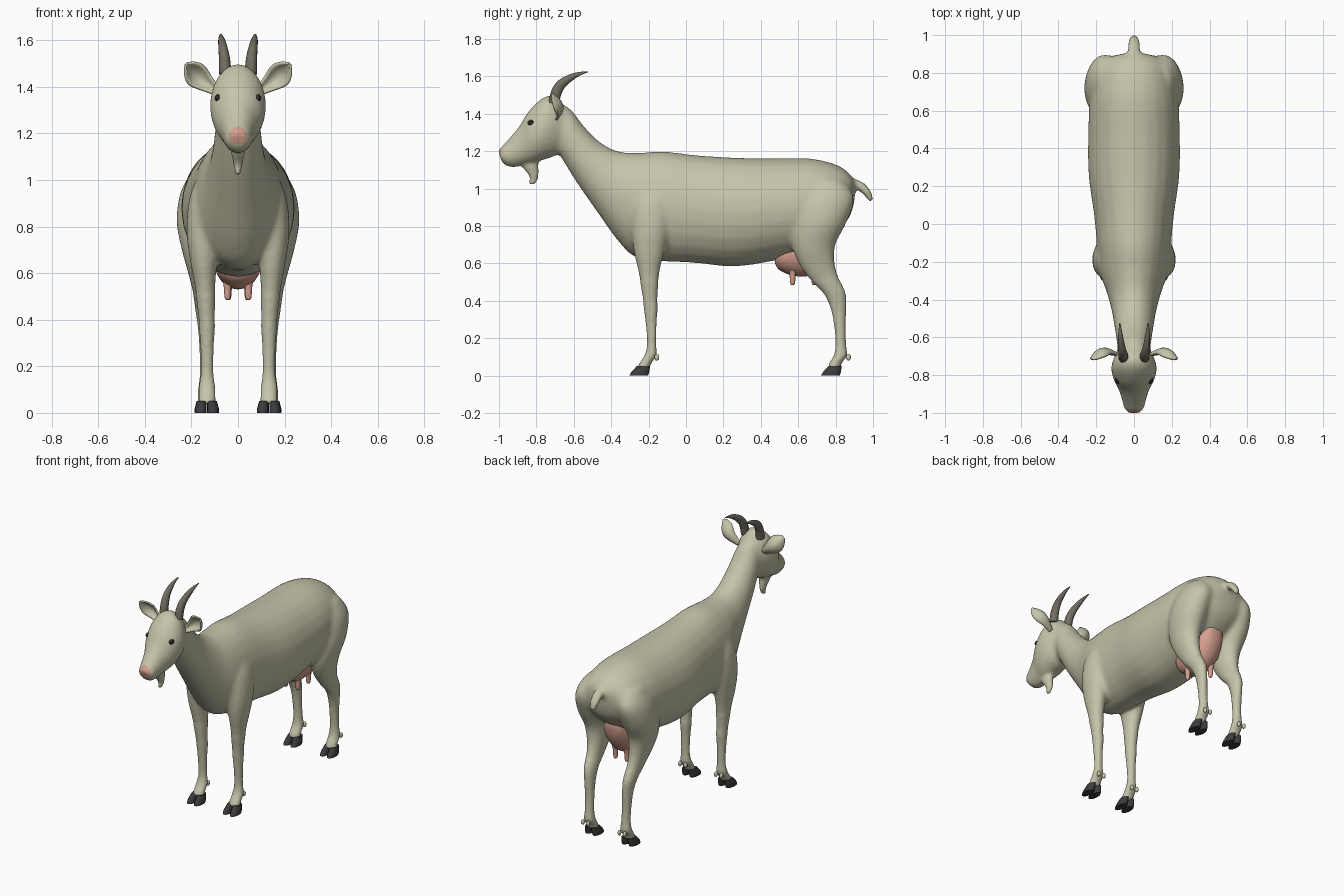
import bpy, bmesh, math
from mathutils import Vector


def material(name, rgb):
    m = bpy.data.materials.new(name)
    m.diffuse_color = (*rgb, 1)
    return m


COAT = material("coat", (0.56, 0.55, 0.40))
PINK = material("pink skin", (0.66, 0.35, 0.27))
HORN = material("horn", (0.17, 0.155, 0.12))
HOOF = material("hoof", (0.045, 0.045, 0.05))
EYE = material("eye", (0.025, 0.02, 0.018))


def spline(rows, sub):
    """Catmull-Rom interpolation through rows of numbers."""
    out = []
    for i in range(len(rows) - 1):
        p0, p1 = rows[max(i - 1, 0)], rows[i]
        p2, p3 = rows[i + 1], rows[min(i + 2, len(rows) - 1)]
        for k in range(sub):
            t = k / sub
            out.append([b + 0.5 * t * (c - a + t * (2 * a - 5 * b + 4 * c - d
                        + t * (3 * (b - c) + d - a)))
                        for a, b, c, d in zip(p0, p1, p2, p3)])
    return out + [list(rows[-1])]


def loft(bm, rows, side=1, n=24, sub=4):
    """Elliptical sections: upper (y, z), lower (y, z), centre x, half width."""
    rings = []
    for ay, az, by, bz, xc, hw in spline(rows, sub):
        ring = []
        for k in range(n):
            t = 2 * math.pi * k / n
            c = math.cos(t) / 2
            ring.append(bm.verts.new((side * (xc + hw * math.sin(t)),
                                      (ay + by) / 2 + c * (ay - by),
                                      (az + bz) / 2 + c * (az - bz))))
        rings.append(ring)
    for r, s in zip(rings, rings[1:]):
        for k in range(n):
            bm.faces.new((r[k], r[(k + 1) % n], s[(k + 1) % n], s[k]))
    bm.faces.new(rings[0])
    bm.faces.new(rings[-1])


def central(rows):
    return [(*r[:4], 0, r[4]) for r in rows]


def upright(rows):
    """Rows of z, front y, back y, centre x, half width."""
    return [(a, z, b, z, x, w) for z, a, b, x, w in rows]


def finish(name, bm, *mats, angle=50):
    bmesh.ops.recalc_face_normals(bm, faces=bm.faces)
    me = bpy.data.meshes.new(name)
    bm.to_mesh(me)
    bm.free()
    for m in mats:
        me.materials.append(m)
    me.polygons.foreach_set("use_smooth", [True] * len(me.polygons))
    me.set_sharp_from_angle(angle=math.radians(angle))
    ob = bpy.data.objects.new(name, me)
    bpy.context.collection.objects.link(ob)
    return ob


def ball(bm, centre, radii):
    vs = bmesh.ops.create_uvsphere(bm, u_segments=16, v_segments=10, radius=1)["verts"]
    for v in vs:
        v.co = Vector([c + r * a for c, r, a in zip(centre, radii, v.co)])


# Body: trunk with neck, head, tail, beard and legs, fused into one skin
trunk = [(0.905, 1.03, 0.90, 0.93, 0.06), (0.875, 1.08, 0.87, 0.84, 0.15),
         (0.80, 1.13, 0.78, 0.75, 0.20), (0.66, 1.162, 0.64, 0.66, 0.235),
         (0.45, 1.162, 0.45, 0.61, 0.243), (0.25, 1.167, 0.25, 0.583, 0.24),
         (0.05, 1.18, 0.05, 0.602, 0.212), (-0.12, 1.20, -0.14, 0.612, 0.195),
         (-0.25, 1.193, -0.27, 0.632, 0.18), (-0.36, 1.20, -0.36, 0.715, 0.145),
         (-0.46, 1.25, -0.465, 0.86, 0.118), (-0.55, 1.34, -0.59, 1.04, 0.10),
         (-0.62, 1.43, -0.67, 1.17, 0.088), (-0.70, 1.46, -0.72, 1.25, 0.07)]
head = [(-0.64, 1.42, -0.65, 1.24, 0.07), (-0.69, 1.49, -0.69, 1.18, 0.10),
        (-0.76, 1.488, -0.76, 1.155, 0.12), (-0.84, 1.415, -0.81, 1.138, 0.107),
        (-0.89, 1.335, -0.86, 1.128, 0.081), (-0.945, 1.268, -0.91, 1.116, 0.064),
        (-0.985, 1.225, -0.955, 1.12, 0.053), (-1.004, 1.20, -0.985, 1.145, 0.033)]
tail = [(0.85, 1.08, 0.85, 1.0, 0.035), (0.91, 1.05, 0.90, 0.995, 0.033),
        (0.953, 1.028, 0.93, 0.985, 0.031), (0.988, 0.985, 0.955, 0.962, 0.028),
        (1.002, 0.942, 0.982, 0.928, 0.015)]
beard = [(1.16, -0.90, -0.79, 0, 0.032), (1.11, -0.872, -0.788, 0, 0.028),
         (1.07, -0.84, -0.788, 0, 0.02), (1.04, -0.838, -0.795, 0, 0.014),
         (1.018, -0.838, -0.815, 0, 0.008)]
front_leg = [(1.02, -0.24, -0.12, 0.13, 0.04), (0.92, -0.28, -0.08, 0.15, 0.06),
             (0.78, -0.29, -0.09, 0.152, 0.07), (0.66, -0.28, -0.115, 0.148, 0.06),
             (0.55, -0.255, -0.14, 0.142, 0.046), (0.42, -0.232, -0.153, 0.135, 0.036),
             (0.36, -0.226, -0.151, 0.133, 0.034), (0.28, -0.216, -0.157, 0.133, 0.029),
             (0.17, -0.208, -0.159, 0.133, 0.028), (0.11, -0.222, -0.157, 0.133, 0.036),
             (0.07, -0.247, -0.183, 0.133, 0.037), (0.04, -0.262, -0.196, 0.133, 0.038)]
hind_leg = [(1.05, 0.68, 0.84, 0.13, 0.06), (0.95, 0.60, 0.90, 0.152, 0.095),
            (0.82, 0.57, 0.86, 0.166, 0.098), (0.70, 0.565, 0.80, 0.162, 0.08),
            (0.60, 0.60, 0.797, 0.155, 0.06), (0.52, 0.655, 0.82, 0.15, 0.045),
            (0.44, 0.735, 0.854, 0.145, 0.038), (0.36, 0.773, 0.857, 0.14, 0.032),
            (0.27, 0.791, 0.854, 0.137, 0.029), (0.17, 0.799, 0.856, 0.135, 0.029),
            (0.11, 0.79, 0.862, 0.135, 0.036), (0.07, 0.767, 0.835, 0.135, 0.037),
            (0.04, 0.758, 0.825, 0.135, 0.038)]
bm = bmesh.new()
for rows in (trunk, head, tail):
    loft(bm, central(rows))
loft(bm, upright(beard))
for s in (-1, 1):
    loft(bm, upright(front_leg), s)
    loft(bm, upright(hind_leg), s)
body = finish("body", bm, COAT, PINK)
remesh = body.modifiers.new("fuse", "REMESH")
remesh.mode = "VOXEL"
remesh.voxel_size = 0.009
fused = bpy.data.meshes.new_from_object(
    body.evaluated_get(bpy.context.evaluated_depsgraph_get()))
bpy.data.objects.remove(body)

# Blend the joints, more on the trunk than on the thin parts
bm = bmesh.new()
bm.from_mesh(fused)
broad = [v for v in bm.verts if v.co.z > 0.5 and -0.72 < v.co.y < 0.915]
for verts, times in ((broad, 16), (bm.verts[:], 3)):
    for _ in range(times):
        bmesh.ops.smooth_vert(bm, verts=verts, factor=0.5,
                              use_axis_x=True, use_axis_y=True, use_axis_z=True)
for f in bm.faces:
    near = (f.calc_center_median() - Vector((0, -1.0, 1.192))).length < 0.042
    f.material_index = 1 if near else 0
finish("body", bm, COAT, PINK, angle=80)

# Udder with four teats
udder = [(0.48, 0.66, 0.475, 0.60, 0.05), (0.52, 0.72, 0.50, 0.565, 0.09),
         (0.58, 0.78, 0.57, 0.535, 0.104), (0.66, 0.80, 0.665, 0.535, 0.10),
         (0.73, 0.81, 0.735, 0.585, 0.085), (0.775, 0.81, 0.785, 0.67, 0.06),
         (0.79, 0.80, 0.80, 0.74, 0.03)]
bm = bmesh.new()
loft(bm, central(udder))
for s in (-1, 1):
    for x, y in ((0.045, 0.57), (0.042, 0.685)):
        loft(bm, upright([(z, y - r, y + r, x, r) for z, r in
                          ((0.58, 0.024), (0.545, 0.017), (0.505, 0.014),
                           (0.49, 0.011), (0.484, 0.004))]), s, n=14)
finish("udder", bm, PINK)

# Horns
horn = [(-0.735, 1.46, -0.68, 1.45, 0.055, 0.027), (-0.718, 1.53, -0.665, 1.51, 0.058, 0.024),
        (-0.68, 1.58, -0.64, 1.55, 0.064, 0.02), (-0.62, 1.612, -0.60, 1.583, 0.07, 0.015),
        (-0.57, 1.624, -0.562, 1.607, 0.073, 0.009), (-0.525, 1.627, -0.525, 1.622, 0.075, 0.003)]
bm = bmesh.new()
for s in (-1, 1):
    loft(bm, horn, s, n=16)
finish("horns", bm, HORN)

# Ears: cupped leaves opening forward
bm = bmesh.new()
path = spline([(0.09, -0.685, 1.38), (0.15, -0.66, 1.425), (0.19, -0.672, 1.462),
               (0.222, -0.715, 1.498)], 5)
for s in (-1, 1):
    grid = []
    for i, (x, y, z) in enumerate(path):
        u = i / (len(path) - 1)
        w = 0.016 * (1 - u) + 0.043 * math.sin(math.pi * min(u ** 1.3, 0.95))
        grid.append([bm.verts.new((s * (x - 0.66 * w * v), y - 0.7 * w * v * v, z + 0.75 * w * v))
                     for v in [k / 4 - 1 for k in range(9)]])
    for a, b in zip(grid, grid[1:]):
        for k in range(8):
            bm.faces.new((a[k], a[k + 1], b[k + 1], b[k]))
ears = finish("ears", bm, COAT)
shell = ears.modifiers.new("thickness", "SOLIDIFY")
shell.thickness = 0.01
shell.offset = 0

# Eyes
bm = bmesh.new()
for s in (-1, 1):
    ball(bm, (s * 0.086, -0.825, 1.352), (0.014, 0.022, 0.016))
finish("eyes", bm, EYE)

# Cloven hooves and dewclaws
hooves, claws = bmesh.new(), bmesh.new()
for s in (-1, 1):
    for x, dy in ((0.133, 0), (0.135, 1.025)):
        for toe in (-1, 1):
            cx = x + toe * 0.026
            loft(hooves, upright([(0.0, -0.303 + dy, -0.203 + dy, cx, 0.025),
                                  (0.02, -0.292 + dy, -0.197 + dy, cx, 0.025),
                                  (0.052, -0.262 + dy, -0.192 + dy, cx - toe * 0.004, 0.02)]),
                 s, n=18, sub=2)
            ball(claws, (s * (x + toe * 0.02), -0.156 + dy, 0.098), (0.011, 0.013, 0.018))
finish("hooves", hooves, HOOF)
finish("dewclaws", claws, COAT)
